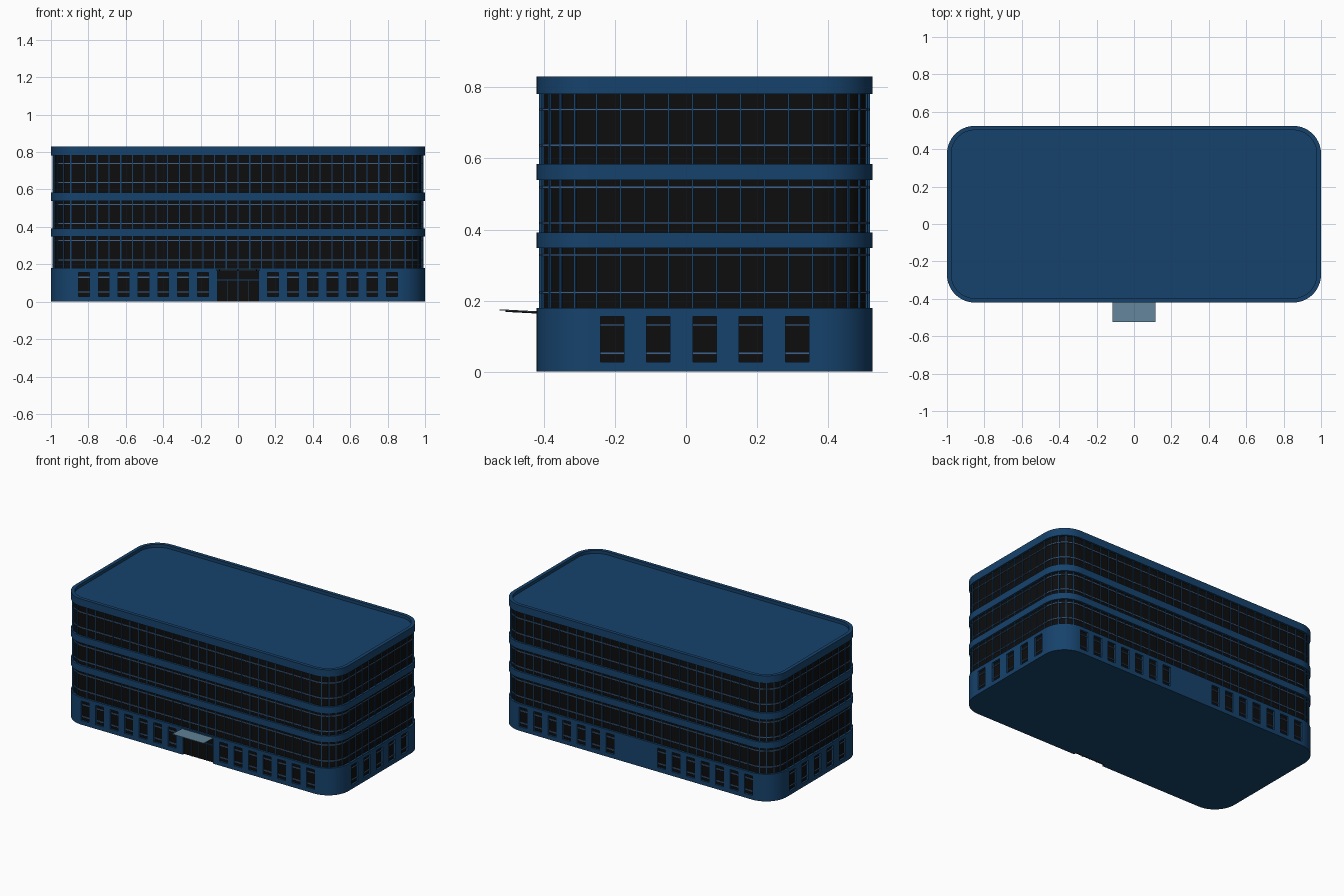
import bpy, bmesh, math
from mathutils import Matrix, Vector

if "Cube" in bpy.data.objects:
    bpy.data.objects.remove(bpy.data.objects["Cube"])

CY, HX, HY, R = 0.0525, 1.0, 0.4725, 0.15   # footprint centre, half sizes, corner radius


def mat(name, c):
    m = bpy.data.materials.new(name)
    m.diffuse_color = (*c, 1)
    m.use_nodes = True
    m.node_tree.nodes["Principled BSDF"].inputs["Base Color"].default_value = m.diffuse_color
    return m


BLUE = mat("blue_panel", (0.008, 0.055, 0.15))
DARK = mat("dark_glass", (0.004, 0.004, 0.004))
TRIM = mat("light_trim", (0.05, 0.12, 0.25))
PALE = mat("canopy_glass", (0.12, 0.23, 0.32))


def finish(name, bm, m, smooth=False):
    bmesh.ops.recalc_face_normals(bm, faces=bm.faces)
    me = bpy.data.meshes.new(name)
    bm.to_mesh(me)
    bm.free()
    me.materials.append(m)
    ob = bpy.data.objects.new(name, me)
    bpy.context.collection.objects.link(ob)
    if smooth:
        bpy.ops.object.select_all(action='DESELECT')
        ob.select_set(True)
        bpy.context.view_layer.objects.active = ob
        bpy.ops.object.shade_smooth_by_angle(angle=math.radians(30))
    return ob


def outline(inset, seg=15):
    r, pts = R - inset, []
    for k, (sx, sy) in enumerate([(1, 1), (-1, 1), (-1, -1), (1, -1)]):
        for i in range(seg + 1):
            a = math.pi / 2 * (k + i / seg)
            pts.append((sx * (HX - R) + r * math.cos(a),
                        CY + sy * (HY - R) + r * math.sin(a)))
    return pts


def loft(bm, profile, closed=False):
    """Sweep (inset, z) points around the rounded footprint."""
    rings = [[bm.verts.new((x, y, z)) for x, y in outline(d)] for d, z in profile]
    n = len(rings[0])
    pairs = list(zip(rings, rings[1:] + rings[:1])) if closed else list(zip(rings, rings[1:]))
    for a, b in pairs:
        for i in range(n):
            j = (i + 1) % n
            bm.faces.new((a[i], a[j], b[j], b[i]))
    if not closed:
        bm.faces.new(rings[0])
        bm.faces.new(rings[-1])


def box(bm, center, size, rot=0):
    M = Matrix.Translation(center) @ Matrix.Rotation(rot, 4, 'Z') @ Matrix.Diagonal((*size, 1))
    bmesh.ops.create_cube(bm, size=1, matrix=M)


# Wall openings: (point on wall, outward angle, width, z0, z1)
openings = []
for s in (-1, 1):
    for i in range(7):
        x = s * (0.188 + 0.106 * i)
        openings.append(((x, CY - HY), -math.pi / 2, 0.058, 0.027, 0.156))
        openings.append(((x, CY + HY), math.pi / 2, 0.058, 0.027, 0.156))
    for i in range(-2, 3):
        openings.append(((s * HX, CY + 0.13 * i), 0 if s > 0 else math.pi, 0.066, 0.027, 0.156))
door = ((0, CY - HY), -math.pi / 2, 0.22, -0.01, 0.166)


def wall_box(bm, op, u, w, z0, z1, d0, d1):
    """Box on a wall: u sideways offset, d0..d1 depth behind the wall face."""
    (x, y), a = op[0], op[1]
    out, side = Vector((math.cos(a), math.sin(a), 0)), Vector((-math.sin(a), math.cos(a), 0))
    c = Vector((x, y, (z0 + z1) / 2)) - out * (d0 + d1) / 2 + side * u
    box(bm, c, (d1 - d0, w, z1 - z0), a)


# Ground floor wall with recessed openings
bm = bmesh.new()
loft(bm, [(0, 0), (0, 0.179)])
base = finish("ground_floor_wall", bm, BLUE)
bm = bmesh.new()
for op in openings + [door]:
    wall_box(bm, op, 0, op[2], op[3], op[4], -0.02, 0.022)
cutter = finish("opening_cutter", bm, BLUE)
mod = base.modifiers.new("openings", 'BOOLEAN')
mod.object, mod.operation, mod.solver = cutter, 'DIFFERENCE', 'EXACT'
bpy.context.view_layer.objects.active = base
base.select_set(True)
bpy.ops.object.modifier_apply(modifier="openings")
bpy.data.objects.remove(cutter)
bpy.ops.object.shade_smooth_by_angle(angle=math.radians(30))

# Ground floor panes and their cross bars
panes, bars = bmesh.new(), bmesh.new()
for op in openings:
    wall_box(panes, op, 0, op[2], op[3], op[4], 0.012, 0.024)
    for z in (0.052, 0.131):
        wall_box(bars, op, 0, op[2], z - 0.003, z + 0.003, 0.006, 0.014)
wall_box(panes, door, 0, 0.22, 0.0, 0.166, 0.014, 0.024)
finish("ground_floor_panes", panes, DARK)
finish("ground_floor_window_bars", bars, TRIM)

# Entrance door frame
bm = bmesh.new()
for u in (-0.055, 0, 0.055):
    wall_box(bm, door, u, 0.004, 0, 0.115 if u else 0.166, 0.008, 0.016)
wall_box(bm, door, 0, 0.22, 0.113, 0.118, 0.008, 0.016)
finish("entrance_frame", bm, BLUE)

# Glass canopy, tilted slightly up, with dark supports underneath
bm = bmesh.new()
tilt = Matrix.Translation((0, -0.472, 0.1715)) @ Matrix.Rotation(math.radians(-3), 4, 'X')
bmesh.ops.create_cube(bm, size=1, matrix=tilt @ Matrix.Diagonal((0.23, 0.106, 0.003, 1)))
finish("entrance_canopy", bm, PALE)
bm = bmesh.new()
for x in (-0.1, 0, 0.1):
    M = tilt @ Matrix.Translation((x, 0.008, -0.003)) @ Matrix.Diagonal((0.005, 0.088, 0.004, 1))
    bmesh.ops.create_cube(bm, size=1, matrix=M)
finish("canopy_supports", bm, DARK)

# Mullion positions: straight runs and four per corner
G = 0.013                                     # glass inset
posts = []
for s in (-1, 1):
    for i in range(-13, 14):
        posts.append((i * 0.0627, CY + s * (HY - G), s * math.pi / 2))
    for i in range(10):
        posts.append((s * (HX - G), CY + (i - 4.5) * 0.0675, 0 if s > 0 else math.pi))
for k, (sx, sy) in enumerate([(1, 1), (-1, 1), (-1, -1), (1, -1)]):
    for i in range(1, 5):
        a = math.pi / 2 * k + math.radians(18 * i)
        posts.append((sx * (HX - R) + (R - G) * math.cos(a),
                      CY + sy * (HY - R) + (R - G) * math.sin(a), a))

# Three glazed storeys: glass ribbon, mullions, rails
storeys = [(0.179, 0.348, 0.223, 0.328), (0.391, 0.539, 0.418, 0.519), (0.584, 0.781, 0.637, 0.738)]
for n, (z0, z1, r0, r1) in enumerate(storeys, 1):
    bm = bmesh.new()
    loft(bm, [(G, z0 - 0.004), (G, z1 + 0.004)])
    finish(f"glass_ribbon_{n}", bm, DARK, True)
    bm = bmesh.new()
    for x, y, a in posts:
        box(bm, (x, y, (z0 + z1) / 2), (0.012, 0.006, z1 - z0), a)
    finish(f"mullions_{n}", bm, BLUE)
    bm = bmesh.new()
    for z in (r0, r1):
        loft(bm, [(G + 0.003, z - 0.003), (G - 0.005, z - 0.003),
                  (G - 0.005, z + 0.003), (G + 0.003, z + 0.003)], closed=True)
    finish(f"window_rails_{n}", bm, TRIM, True)

# Solid floor bands and the roof with its raised parapet
for n, (z0, z1) in enumerate([(0.348, 0.391), (0.539, 0.584)], 1):
    bm = bmesh.new()
    loft(bm, [(0, z0), (0, z1)])
    finish(f"floor_band_{n}", bm, BLUE, True)
bm = bmesh.new()
loft(bm, [(0, 0.781), (0, 0.83), (0.023, 0.83), (0.023, 0.81)])
finish("roof_and_parapet", bm, BLUE, True)
